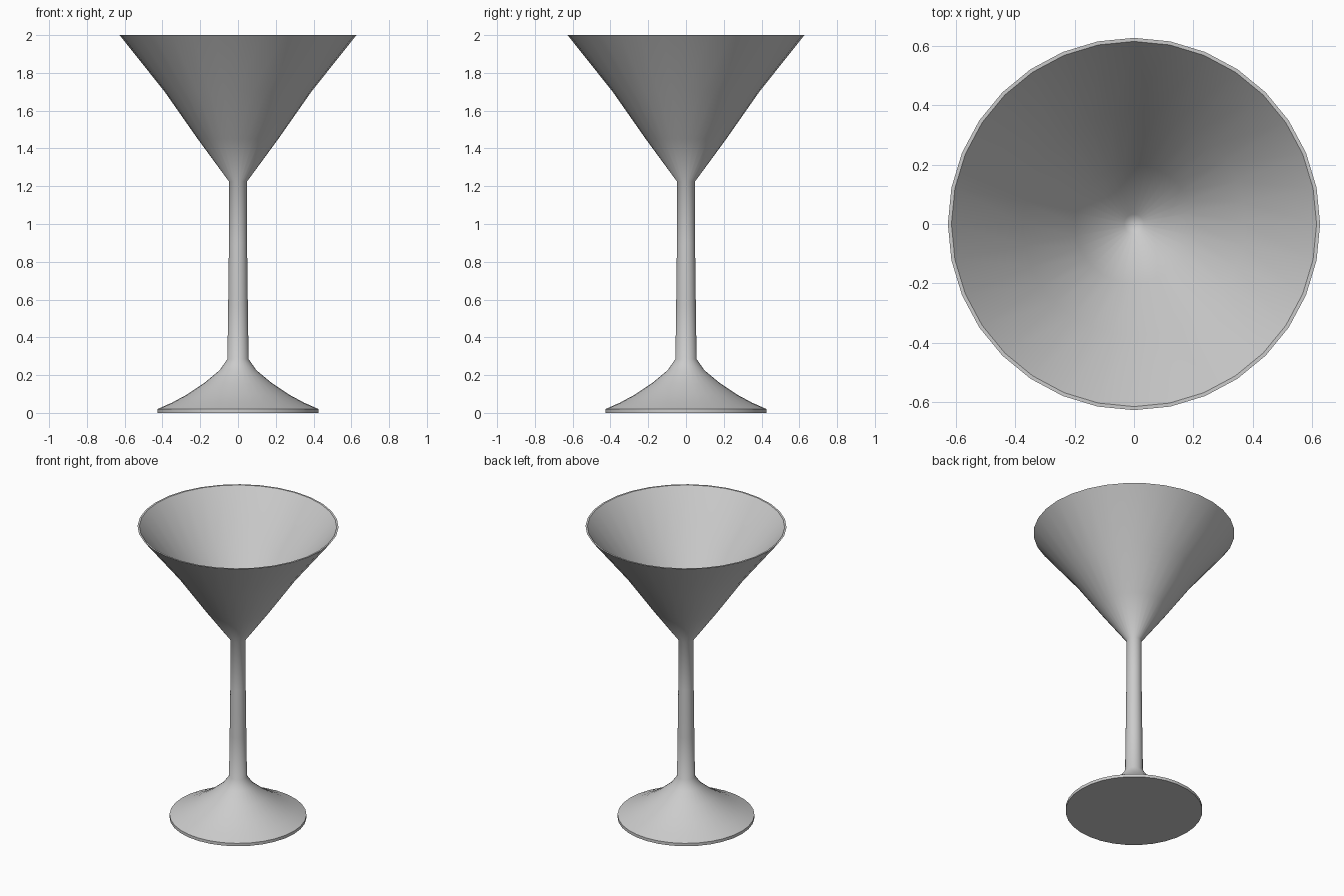
import bpy, bmesh
from math import cos, sin, tau, radians

if "Cube" in bpy.data.objects:
    bpy.data.objects.remove(bpy.data.objects["Cube"])

SEGMENTS = 32


def lathe(name, profile):
    """Revolve (radius, height) points around z; radius 0 closes to a pole."""
    bm = bmesh.new()
    rings = []
    for r, z in profile:
        n = SEGMENTS if r > 0 else 1
        rings.append([bm.verts.new((r * cos(tau * i / SEGMENTS),
                                    r * sin(tau * i / SEGMENTS), z))
                      for i in range(n)])
    for a, b in zip(rings, rings[1:]):
        for i in range(SEGMENTS):
            j = (i + 1) % SEGMENTS
            quad = [a[i % len(a)], a[j % len(a)], b[j % len(b)], b[i % len(b)]]
            bm.faces.new(list(dict.fromkeys(quad)))
    bmesh.ops.recalc_face_normals(bm, faces=bm.faces)
    mesh = bpy.data.meshes.new(name)
    bm.to_mesh(mesh)
    bm.free()
    obj = bpy.data.objects.new(name, mesh)
    bpy.context.collection.objects.link(obj)
    bpy.context.view_layer.objects.active = obj
    obj.select_set(True)
    bpy.ops.object.shade_smooth_by_angle(angle=radians(40))
    return obj


# Foot, stem, outer bowl, rim and inner bowl as one continuous skin
foot = [(0, 0), (0.427, 0), (0.427, 0.02), (0.35, 0.054), (0.27, 0.097),
        (0.18, 0.157), (0.098, 0.225)]
stem = [(0.056, 0.285), (0.052, 0.57), (0.048, 0.90), (0.048, 1.225)]
outer_bowl = [(0.213, 1.45), (0.388, 1.70), (0.627, 2.0)]
inner_bowl = [(0.615, 2.0), (0.376, 1.70), (0.20, 1.45), (0.033, 1.24),
              (0, 1.23)]
lathe("cocktail_glass", foot + stem + outer_bowl + inner_bowl)
